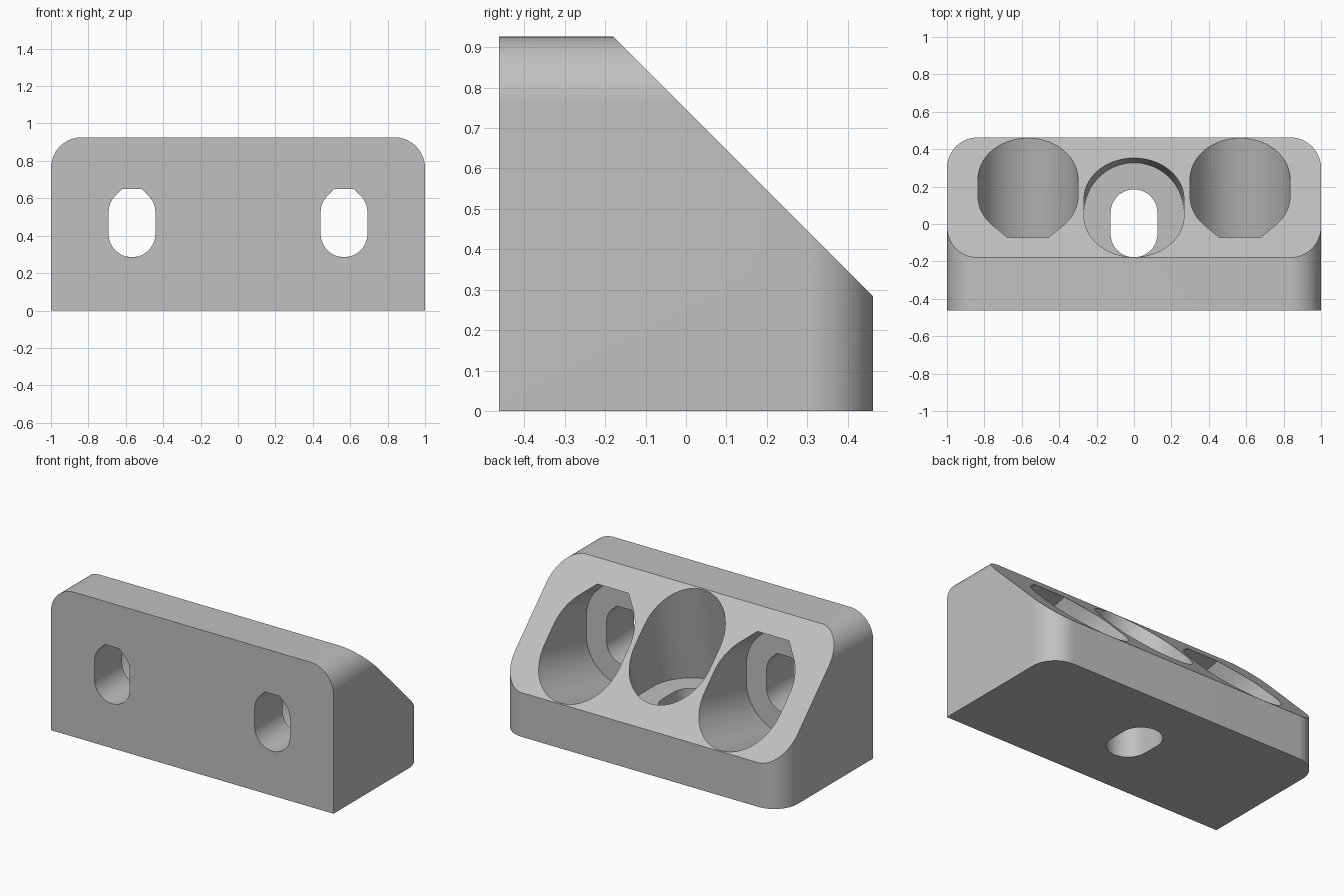
import bpy, bmesh
from math import sin, cos, pi, sqrt

if "Cube" in bpy.data.objects:
    bpy.data.objects.remove(bpy.data.objects["Cube"], do_unlink=True)

HALF = 0.463       # half depth, and half height, of the block
TOP = 2 * HALF
FLOOR = 0.28       # material left under each screw head
LEAN = 0.224       # sideways lean of the screw pockets
SLOT_R, HEAD_R = 0.125, 0.267
SIDE_X = 0.567

grey = bpy.data.materials.new("light_grey_plastic")
grey.use_nodes = True
colour = (0.53, 0.53, 0.53, 1)
grey.diffuse_color = colour
grey.node_tree.nodes["Principled BSDF"].inputs["Base Color"].default_value = colour


def arc(cu, cv, r, start, end, n=24):
    return [(cu + r * cos(start + (end - start) * i / n),
             cv + r * sin(start + (end - start) * i / n)) for i in range(n + 1)]


def prism(name, outline, place, w0, w1):
    """Extrude a 2D outline from w0 to w1; place maps (u, v, w) to x, y, z."""
    bm = bmesh.new()
    low, high = ([bm.verts.new(place(u, v, w)) for u, v in outline] for w in (w0, w1))
    bm.faces.new(low)
    bm.faces.new(high)
    for i in range(len(outline)):
        j = (i + 1) % len(outline)
        bm.faces.new((low[i], low[j], high[j], high[i]))
    bmesh.ops.recalc_face_normals(bm, faces=bm.faces)
    mesh = bpy.data.meshes.new(name)
    bm.to_mesh(mesh)
    bm.free()
    mesh.materials.append(grey)
    obj = bpy.data.objects.new(name, mesh)
    bpy.context.collection.objects.link(obj)
    return obj


def carve(target, cutter, operation="DIFFERENCE"):
    cutter.hide_render = True
    mod = target.modifiers.new(cutter.name, "BOOLEAN")
    mod.operation, mod.solver, mod.object = operation, "EXACT", cutter
    bpy.context.view_layer.objects.active = target
    bpy.ops.object.modifier_apply(modifier=mod.name)
    bpy.data.objects.remove(cutter, do_unlink=True)


def rounded(v0, v1, r=0.165):
    """Full-width rectangle with its two upper corners rounded."""
    return ([(-1, v0), (1, v0)] + arc(1 - r, v1 - r, r, 0, pi / 2)
            + arc(r - 1, v1 - r, r, pi / 2, pi))


def slot(low, high, r, flat_top):
    """Long hole; a flat top has 45 degree shoulders so it prints cleanly."""
    lower = arc(0, low, r, pi, 2 * pi, 48)
    if not flat_top:
        return lower + arc(0, high, r, 0, pi, 48)
    flat = r * (sqrt(2) - 1)
    return (lower + arc(0, high, r, 0, pi / 4, 12)
            + [(flat, high + r), (-flat, high + r)]
            + arc(0, high, r, 3 * pi / 4, pi, 12))


# Block: rounded in plan and in front outline, with a sloping back
block = prism("mounting_block", rounded(-HALF, HALF), lambda u, v, w: (u, v, w), 0, TOP)
carve(block, prism("front_outline", rounded(-1, TOP), lambda u, v, w: (u, w, v), -1, 1),
      "INTERSECT")
carve(block, prism("slope_cutter", [(-0.18, TOP), (HALF + 1, -0.717), (2, 2), (-0.18, 2)],
                   lambda u, v, w: (w, u, v), -2, 2))


# Screw holes: a slot through the wall and a leaning pocket for the head
def screw_hole(name, low, high, flat_top, place):
    carve(block, prism(name + "_slot", slot(low, high, SLOT_R, flat_top), place, -0.2, FLOOR + 0.1))
    lean = lambda u, v, w: place(u, v + LEAN * (w - FLOOR), w)
    carve(block, prism(name + "_pocket", slot(low, high, HEAD_R, flat_top), lean, FLOOR, 1.6))


for side, x in (("left", SIDE_X), ("right", -SIDE_X)):
    screw_hole(side, 0.41, 0.525, True, lambda u, v, w, x=x: (x + u, w - HALF, v))
screw_hole("centre", -0.053, 0.06, False, lambda u, v, w: (u, v, w))

# Smooth curved walls, crisp edges
bpy.ops.object.select_all(action="DESELECT")
block.select_set(True)
bpy.context.view_layer.objects.active = block
bpy.ops.object.shade_smooth_by_angle(angle=pi / 6)
